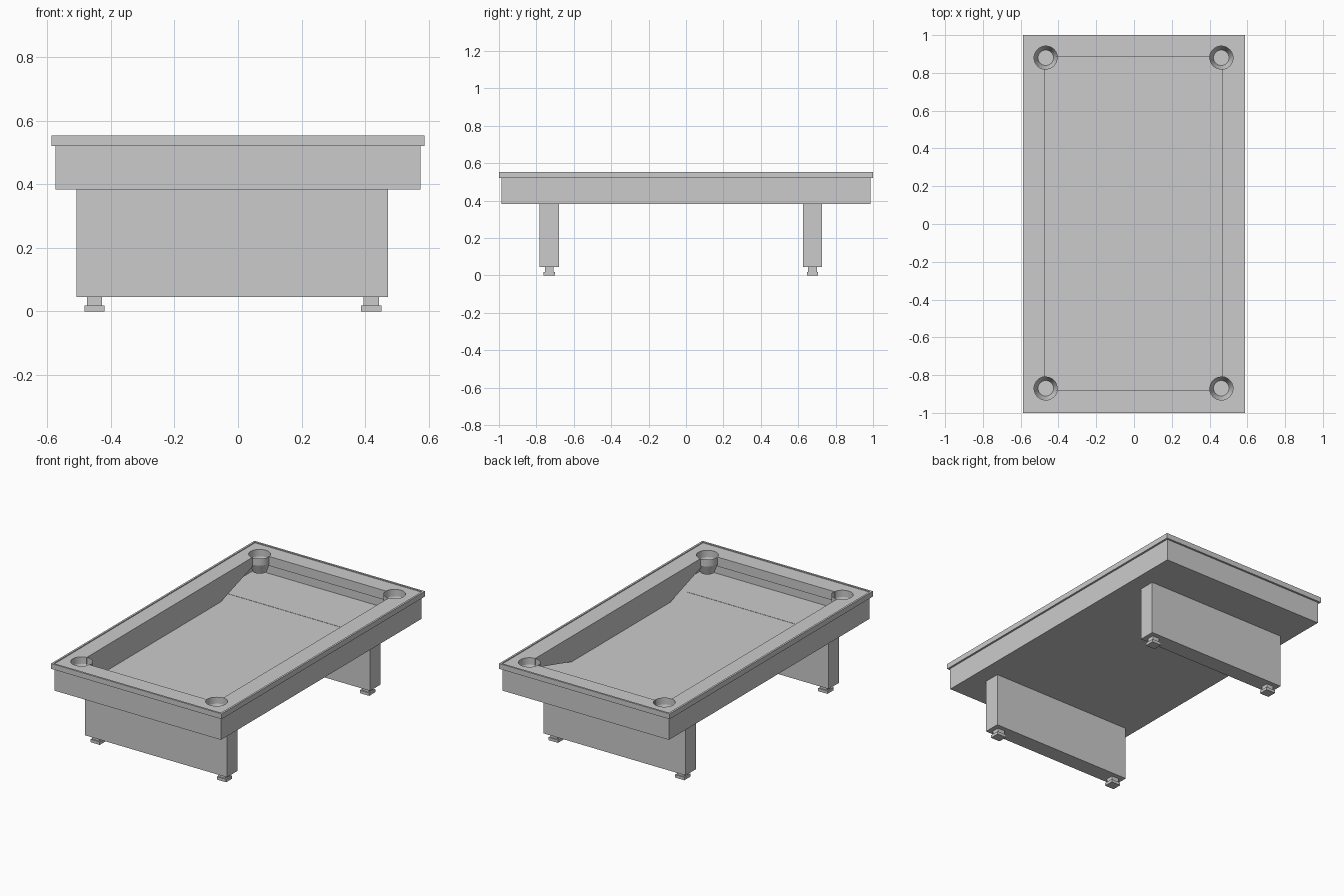
import bpy, bmesh, math
from mathutils import Matrix, Vector

if "Cube" in bpy.data.objects:
    bpy.data.objects.remove(bpy.data.objects["Cube"])


def finish(bm, name):
    bmesh.ops.recalc_face_normals(bm, faces=bm.faces)
    me = bpy.data.meshes.new(name)
    bm.to_mesh(me)
    bm.free()
    ob = bpy.data.objects.new(name, me)
    bpy.context.collection.objects.link(ob)
    return ob


def box(name, x0, x1, y0, y1, z0, z1):
    bm = bmesh.new()
    size = Vector((x1 - x0, y1 - y0, z1 - z0))
    mid = Vector(((x0 + x1) / 2, (y0 + y1) / 2, (z0 + z1) / 2))
    bmesh.ops.create_cube(bm, size=1, matrix=Matrix.Translation(mid) @ Matrix.Diagonal((*size, 1)))
    return finish(bm, name)


def ring(name, hx, hy, t, z0, z1):
    """Rectangular hollow frame with wall thickness t."""
    bm = bmesh.new()
    loops = []
    for a, b, z in ((hx, hy, z0), (hx, hy, z1), (hx - t, hy - t, z1), (hx - t, hy - t, z0)):
        loops.append([bm.verts.new((sx * a, sy * b, z)) for sx, sy in ((-1, -1), (1, -1), (1, 1), (-1, 1))])
    for i in range(4):
        p, q = loops[i], loops[(i + 1) % 4]
        for k in range(4):
            m = (k + 1) % 4
            bm.faces.new((p[k], p[m], q[m], q[k]))
    return finish(bm, name)


def side_panel(name, x, dx, profile):
    """Upright panel: (y, z) profile extruded along x."""
    bm = bmesh.new()
    f = bm.faces.new([bm.verts.new((x, y, z)) for y, z in profile])
    new = bmesh.ops.extrude_face_region(bm, geom=[f])["geom"]
    bmesh.ops.translate(bm, vec=(dx, 0, 0), verts=[v for v in new if isinstance(v, bmesh.types.BMVert)])
    return finish(bm, name)


def lathe(name, x, y, profile, n=32):
    """Revolved (radius, z) profile; closed when it starts and ends with a cap."""
    bm = bmesh.new()
    rows = [[bm.verts.new((x + r * math.cos(2 * math.pi * k / n),
                           y + r * math.sin(2 * math.pi * k / n), z)) for k in range(n)]
            for r, z in profile]
    for p, q in zip(rows, rows[1:]):
        for k in range(n):
            m = (k + 1) % n
            bm.faces.new((p[k], p[m], q[m], q[k]))
    bm.faces.new(rows[-1])
    return bm, rows


TOP, BED = 0.548, 0.387
X0, X1, Y0, Y1 = -0.475, 0.465, -0.88, 0.885
pockets = [(x, y) for x in (-0.467, 0.462) for y in (-0.87, 0.88)]

# outer rim, apron and playing bed
ring("rim", 0.587, 1.0, 0.012, 0.52, 0.553)
ring("apron", 0.574, 0.987, 0.006, 0.383, 0.535)
box("bed", -0.57, 0.57, -0.983, 0.983, 0.383, BED)

# top frame with the field opening and the pocket holes cut out
frame = box("top_frame", -0.577, 0.577, -0.99, 0.99, TOP - 0.006, TOP)
cutters = [box("field_cutter", X0, X1, Y0, Y1, 0.5, 0.6)]
for x, y in pockets:
    bm, rows = lathe("pocket_cutter", x, y, [(0.062, 0.5), (0.062, 0.6)])
    bm.faces.new(rows[0])
    cutters.append(finish(bm, "pocket_cutter"))
bpy.context.view_layer.objects.active = frame
for c in cutters:
    c.hide_render = True
    mod = frame.modifiers.new("cut", 'BOOLEAN')
    mod.operation, mod.solver, mod.object = 'DIFFERENCE', 'EXACT', c
    bpy.ops.object.modifier_apply(modifier=mod.name)
for c in cutters:
    bpy.data.objects.remove(c)

# pocket cups: straight collar, then a taper
for i, (x, y) in enumerate(pockets):
    bm, _ = lathe("pocket_cup", x, y, [(0.062, TOP), (0.062, 0.505), (0.041, 0.445)])
    cup = finish(bm, f"pocket_cup_{i + 1}")
    bpy.ops.object.select_all(action='DESELECT')
    cup.select_set(True)
    bpy.context.view_layer.objects.active = cup
    bpy.ops.object.shade_smooth_by_angle(angle=math.radians(15))

# end cushions
LOW = TOP - 0.058
box("front_cushion", -0.41, 0.40, Y0 - 0.005, Y0, LOW, TOP)
box("back_cushion", -0.41, 0.40, Y1, Y1 + 0.005, LOW, TOP)

# deep side cushions, tapering up towards the pockets
side_panel("left_cushion", X0, -0.005,
           [(-0.81, TOP), (0.82, TOP), (0.82, LOW), (0.51, 0.39), (-0.72, 0.39), (-0.81, LOW)])
side_panel("right_cushion", X1, 0.005,
           [(-0.81, TOP), (0.82, TOP), (0.82, LOW), (0.46, 0.39), (-0.51, 0.39), (-0.81, LOW)])

# slab legs with stepped feet
for name, ya, yb in (("front", -0.783, -0.68), ("back", 0.625, 0.728)):
    box(f"{name}_leg", -0.507, 0.472, ya, yb, 0.045, 0.3885)
    yc = (ya + yb) / 2
    for side, xc in (("left", -0.451), ("right", 0.419)):
        box(f"{name}_{side}_foot_neck", xc - 0.024, xc + 0.024, yc - 0.023, yc + 0.023, 0.017, 0.046)
        box(f"{name}_{side}_foot", xc - 0.032, xc + 0.032, yc - 0.03, yc + 0.03, 0, 0.018)
